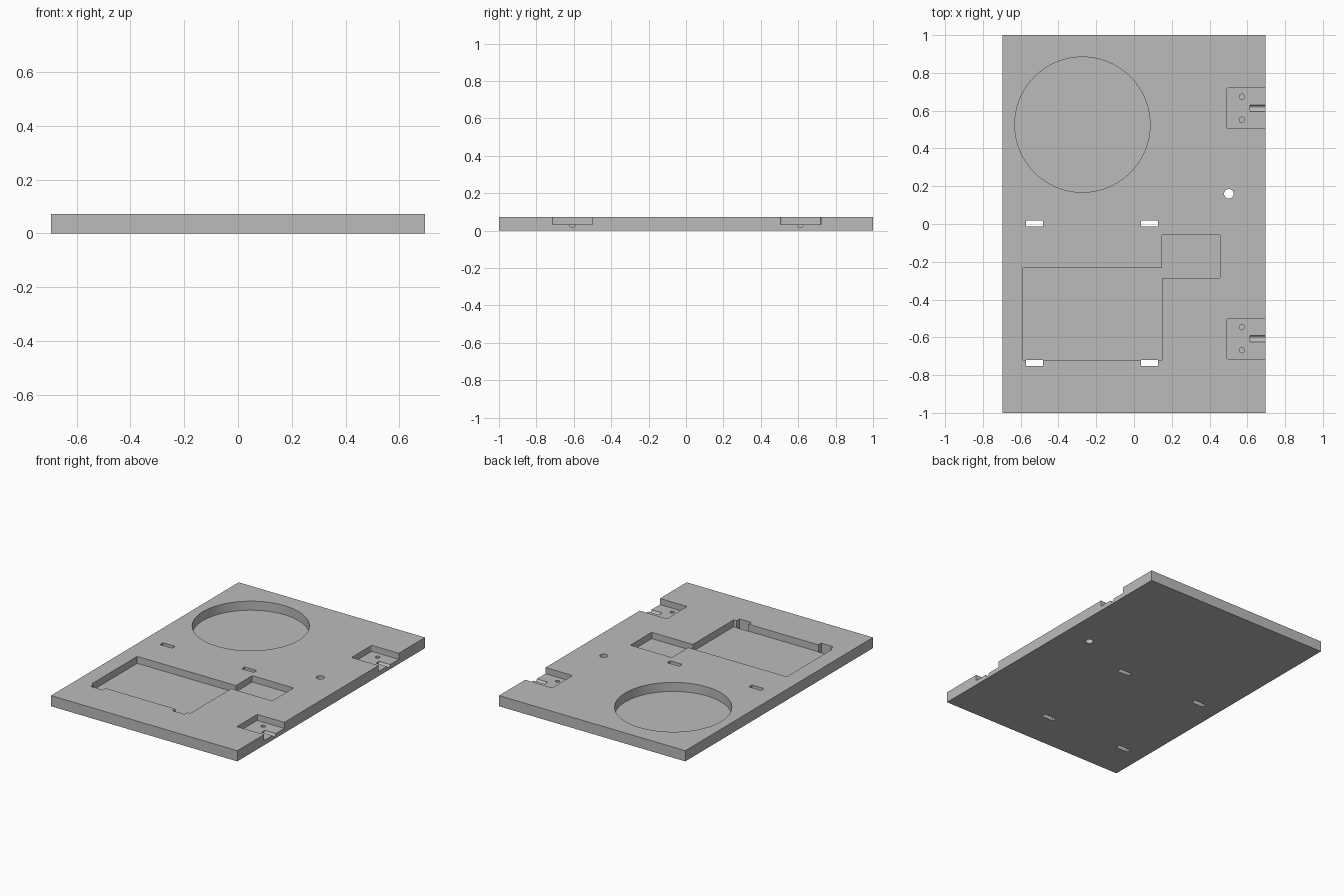
import bpy, math

if "Cube" in bpy.data.objects:
    bpy.data.objects.remove(bpy.data.objects["Cube"])

T = 0.072           # plate thickness
TOP = T + 0.05      # cutters stand clear of the top face

grey = bpy.data.materials.new("plain_grey")
grey.diffuse_color = (0.5, 0.5, 0.5, 1)
grey.use_nodes = True
grey.node_tree.nodes["Principled BSDF"].inputs["Base Color"].default_value = grey.diffuse_color


def box(name, x0, x1, y0, y1, z0, z1, corner=0.0):
    """Box between limits, optionally with rounded vertical edges."""
    bpy.ops.mesh.primitive_cube_add(size=1, location=((x0 + x1) / 2, (y0 + y1) / 2, (z0 + z1) / 2))
    o = bpy.context.object
    o.name = name
    o.scale = (x1 - x0, y1 - y0, z1 - z0)
    bpy.ops.object.transform_apply(location=True, rotation=True, scale=True)
    if corner:
        w = o.data.attributes.new("bevel_weight_edge", 'FLOAT', 'EDGE')
        for e in o.data.edges:
            a, b = (o.data.vertices[i].co for i in e.vertices)
            w.data[e.index].value = 1.0 if abs(a.z - b.z) > 1e-4 else 0.0
        m = o.modifiers.new("round", 'BEVEL')
        m.limit_method, m.width, m.segments = 'WEIGHT', corner, 3
        bpy.ops.object.modifier_apply(modifier=m.name)
    return o


def drill(name, x, y, r, z0, sides=32):
    """Upright round cutter from z0 to above the plate."""
    bpy.ops.mesh.primitive_cylinder_add(vertices=sides, radius=r, depth=TOP - z0,
                                        location=(x, y, (z0 + TOP) / 2))
    o = bpy.context.object
    o.name = name
    return o


plate = box("base_plate", -0.695, 0.695, -1, 1, 0, T)
plate.data.materials.append(grey)


def cut(tool):
    m = plate.modifiers.new("cut", 'BOOLEAN')
    m.operation, m.solver, m.object = 'DIFFERENCE', 'EXACT', tool
    tool.hide_render = True
    bpy.context.view_layer.objects.active = plate
    bpy.ops.object.modifier_apply(modifier=m.name)
    bpy.data.objects.remove(tool, do_unlink=True)


# Round and rectangular pockets
cut(drill("round_pocket", -0.273, 0.526, 0.358, 0.011, 96))
cut(box("large_pocket", -0.589, 0.149, -0.721, -0.233, 0.025, TOP, 0.004))
cut(box("small_pocket", 0.147, 0.456, -0.286, -0.058, 0.029, TOP, 0.004))

# Through slots and cable hole
for x in (-0.573, 0.037):
    for y in (-0.013, -0.752):
        cut(box("strap_slot", x, x + 0.09, y, y + 0.032, -0.05, TOP))
cut(drill("cable_hole", 0.502, 0.16, 0.025, -0.05))

# Hinge recesses on the right edge, with pin groove and blind screw holes
for yc in (0.613, -0.607):
    cut(box("hinge_recess", 0.493, 0.75, yc - 0.108, yc + 0.108, 0.031, TOP, 0.006))
    bpy.ops.mesh.primitive_cylinder_add(vertices=32, radius=0.017, depth=0.137,
                                        location=(0.6815, yc, 0.0335), rotation=(0, math.pi / 2, 0))
    cut(bpy.context.object)
    for dy in (-0.061, 0.061):
        cut(drill("screw_hole", 0.571, yc + dy, 0.014, 0.008, 24))

bpy.ops.object.select_all(action='DESELECT')
plate.select_set(True)
bpy.context.view_layer.objects.active = plate
for p in plate.data.polygons:
    p.material_index = 0
bpy.ops.object.shade_smooth_by_angle(angle=math.radians(30))
